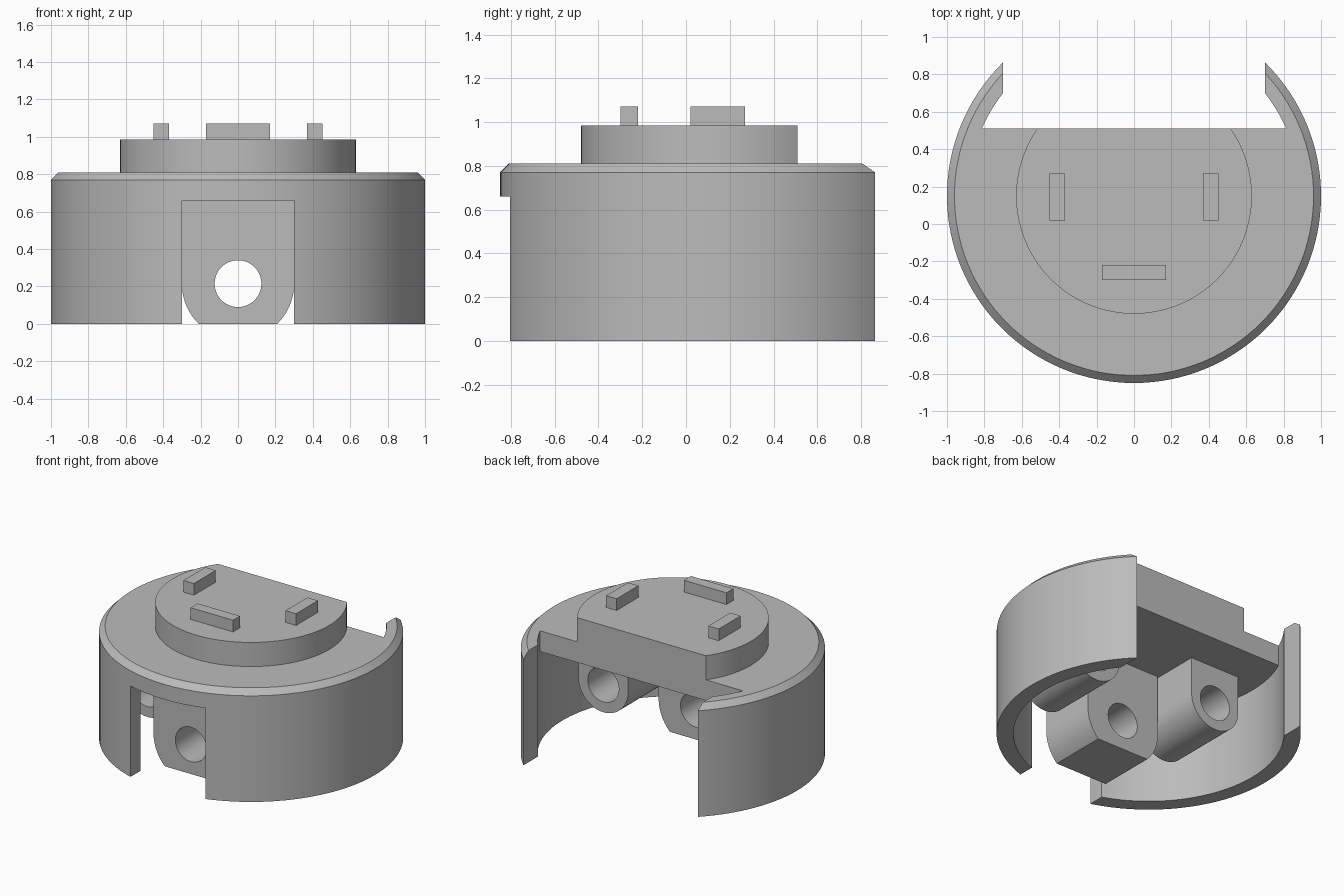
import bpy, bmesh
from math import sin, cos, pi, asin, acos

if "Cube" in bpy.data.objects:
    bpy.data.objects.remove(bpy.data.objects["Cube"])

CY = 0.15            # round body axis
BACK = 0.51          # flat rear edge of the deck
DECK = 0.66          # underside of the deck
TOP = 0.81

grey = bpy.data.materials.new("plain_grey")
grey.use_nodes = True
grey.diffuse_color = (0.5, 0.5, 0.5, 1)
grey.node_tree.nodes["Principled BSDF"].inputs["Base Color"].default_value = (0.5, 0.5, 0.5, 1)


def arc(r, a, b, n, cy=0.0):
    return [(r * cos(a + (b - a) * i / n), cy + r * sin(a + (b - a) * i / n))
            for i in range(n + 1)]


def prism(name, outline, lo, hi, upright=True):
    """Extrude an outline along z, or along y when not upright."""
    bm = bmesh.new()
    verts = [bm.verts.new((u, v, lo) if upright else (u, lo, v)) for u, v in outline]
    bmesh.ops.remove_doubles(bm, verts=verts, dist=0.0001)
    face = bm.faces.new([v for v in verts if v.is_valid])
    out = bmesh.ops.extrude_face_region(bm, geom=[face])
    step = (0, 0, hi - lo) if upright else (0, hi - lo, 0)
    bmesh.ops.translate(bm, vec=step,
                        verts=[g for g in out["geom"] if isinstance(g, bmesh.types.BMVert)])
    bmesh.ops.recalc_face_normals(bm, faces=bm.faces)
    mesh = bpy.data.meshes.new(name)
    bm.to_mesh(mesh)
    bm.free()
    mesh.materials.append(grey)
    obj = bpy.data.objects.new(name, mesh)
    bpy.context.collection.objects.link(obj)
    return obj


def box(name, x0, x1, y0, y1, z0, z1):
    return prism(name, [(x0, y0), (x1, y0), (x1, y1), (x0, y1)], z0, z1)


def select(obj):
    bpy.ops.object.select_all(action="DESELECT")
    obj.select_set(True)
    bpy.context.view_layer.objects.active = obj


def cut(obj, cutter):
    select(obj)
    mod = obj.modifiers.new("cut", "BOOLEAN")
    mod.operation = "DIFFERENCE"
    mod.solver = "EXACT"
    mod.object = cutter
    bpy.ops.object.modifier_apply(modifier=mod.name)
    bpy.data.objects.remove(cutter)


def disc(r, n=128):
    return arc(r, 0, 2 * pi, n, CY)[:-1]


def flat_backed_disc(r):
    a = asin((BACK - CY) / r)
    return arc(r, pi - a, 2 * pi + a, 96, CY)


# Round housing with a chamfered top rim
housing = prism("housing", disc(1.0), 0, TOP)
bm = bmesh.new()
bm.from_mesh(housing.data)
rim = [e for e in bm.edges if all(v.co.z > TOP - 0.001 for v in e.verts)]
bmesh.ops.bevel(bm, geom=rim, offset=0.04, offset_type="OFFSET", segments=1, affect="EDGES")
bm.to_mesh(housing.data)
bm.free()

# Hollow underside, front doorway and open back
cut(housing, prism("hollow_cutter", disc(0.89), -0.2, DECK))
cut(housing, box("doorway_cutter", -0.3, 0.3, -1.2, -0.4, -0.2, DECK))
a = asin((BACK - CY) / 0.89)
cut(housing, prism("rear_cutter", arc(0.89, a, pi - a, 64, CY), -0.3, 1.2))
cut(housing, box("rear_gap_cutter", -0.7, 0.7, BACK + 0.02, 1.3, -0.4, 1.3))

# Raised boss and its three keys
boss = prism("boss", flat_backed_disc(0.63), TOP, 0.985)
box("front_key", -0.17, 0.17, -0.30, -0.22, 0.985, 1.07)
for side, name in ((1, "left_key"), (-1, "right_key")):
    box(name, side * 0.41 - 0.042, side * 0.41 + 0.042, 0.02, 0.27, 0.985, 1.07)


# Bored lugs hanging under the deck
def lug(name, x, z, r, start, y0, y1):
    right = arc(r, start, 0, 24, z) + [(r, DECK)]
    outline = right + [(-u, v) for u, v in reversed(right)]
    obj = prism(name, [(x + u, v) for u, v in outline], y0, y1, upright=False)
    bore = [(x + u, v) for u, v in arc(0.125, 0, 2 * pi, 48, z)[:-1]]
    cut(obj, prism("bore_cutter", bore, y0 - 0.1, y1 + 0.1, upright=False))
    return obj


lugs = [lug("front_lug", 0, 0.215, 0.3, -asin(0.215 / 0.3), -0.54, -0.115)]
for side, name in ((1, "left_lug"), (-1, "right_lug")):
    lugs.append(lug(name, side * 0.51, 0.39, 0.2, -pi / 2, -0.31, 0.22))

for obj in [housing, boss] + lugs:
    select(obj)
    bpy.ops.object.shade_smooth_by_angle(angle=pi / 6)
